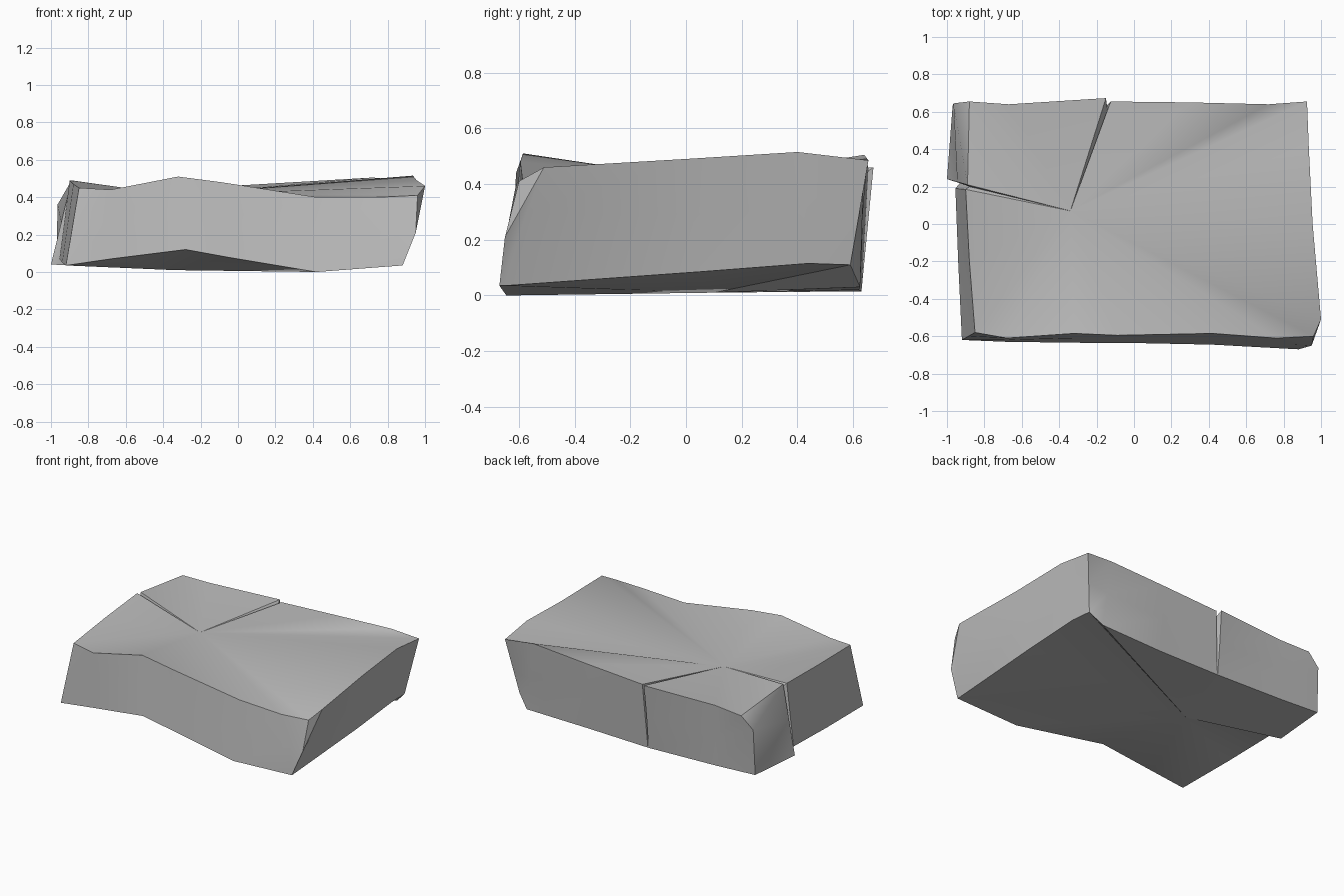
import bpy
import bmesh
import math
from mathutils import Vector

default_cube = bpy.data.objects.get("Cube")
if default_cube:
    bpy.data.objects.remove(default_cube, do_unlink=True)

# Stone colour
stone = bpy.data.materials.new("grey stone")
stone.use_nodes = True
grey = (0.5, 0.5, 0.5, 1.0)
stone.diffuse_color = grey
shader = next(n for n in stone.node_tree.nodes if n.type == "BSDF_PRINCIPLED")
shader.inputs["Base Color"].default_value = grey

# Upper rim and lower rim of each side, as matching stations
front_top = [(-.85, -.58, .45), (-.68, -.61, .44), (-.32, -.585, .51),
             (-.09, -.595, .48), (.42, -.585, .4), (.76, -.61, .4)]
front_low = [(-.92, -.62, .035), (-.68, -.63, .07), (-.28, -.635, .12),
             (-.06, -.635, .08), (.42, -.645, 0), (.88, -.67, .035)]
right_top = [(.96, -.6, .41), (1, -.51, .46), (.955, 0, .49),
             (.935, .4, .515), (.925, .655, .485)]
right_low = [(.88, -.67, .035), (.88, -.65, .035), (.88, .05, .085),
             (.87, .44, .115), (.86, .59, .11)]
back_top = [(.72, .64, .505), (.3, .65, .48), (-.125, .655, .455),
            (-.14, .6, .41), (-.15, .673, .46), (-.67, .64, .45)]
back_low = [(.78, .625, .03), (.3, .62, .02), (-.15, .63, .015),
            (-.155, .63, .015), (-.16, .63, .015), (-.67, .63, .03)]
left_top = [(-.88, .655, .44), (-.89, .21, .49), (-.88, .2, .47),
            (-.9, .185, .49), (-.88, -.2, .47)]
left_low = [(-.97, .63, .045), (-1, .24, .04), (-.93, .22, .05),
            (-.955, .19, .07), (-.94, -.2, .05)]
top_rim = front_top + right_top + back_top + left_top
low_rim = front_low + right_low + back_low + left_low

# Belt between the rims, with bulges at the worn corners
belt = [(Vector(t) + Vector(b)) / 2 for t, b in zip(top_rim, low_rim)]
worn_corner = len(front_top)
chipped_corner = top_rim.index(left_top[0])
belt[worn_corner - 1] = Vector((.85, -.645, .22))
belt[worn_corner] = Vector((.95, -.65, .21))
belt[worn_corner + 1] = Vector((.965, -.57, .3))
belt[chipped_corner] = Vector((-.965, .645, .36))

# Slab: sides lofted between the rims, top and underside fanned from the crack tip
bm = bmesh.new()
rings = [[bm.verts.new(p) for p in ring] for ring in (low_rim, belt, top_rim)]
top_tip = bm.verts.new((-.34, .07, .412))
low_tip = bm.verts.new((-.34, .1, .01))
count = len(top_rim)
for i in range(count):
    j = (i + 1) % count
    for lower, upper in zip(rings, rings[1:]):
        bm.faces.new((lower[i], lower[j], upper[j]))
        bm.faces.new((lower[i], upper[j], upper[i]))
    bm.faces.new((rings[2][i], rings[2][j], top_tip))
    bm.faces.new((rings[0][j], rings[0][i], low_tip))
bmesh.ops.remove_doubles(bm, verts=bm.verts, dist=.001)
bmesh.ops.recalc_face_normals(bm, faces=bm.faces)

mesh = bpy.data.meshes.new("stone_slab")
bm.to_mesh(mesh)
bm.free()
mesh.materials.append(stone)
slab = bpy.data.objects.new("stone_slab", mesh)
bpy.context.collection.objects.link(slab)

# Soft worn faces with crisp broken edges
bpy.context.view_layer.objects.active = slab
slab.select_set(True)
bpy.ops.object.shade_smooth_by_angle(angle=math.radians(35))
